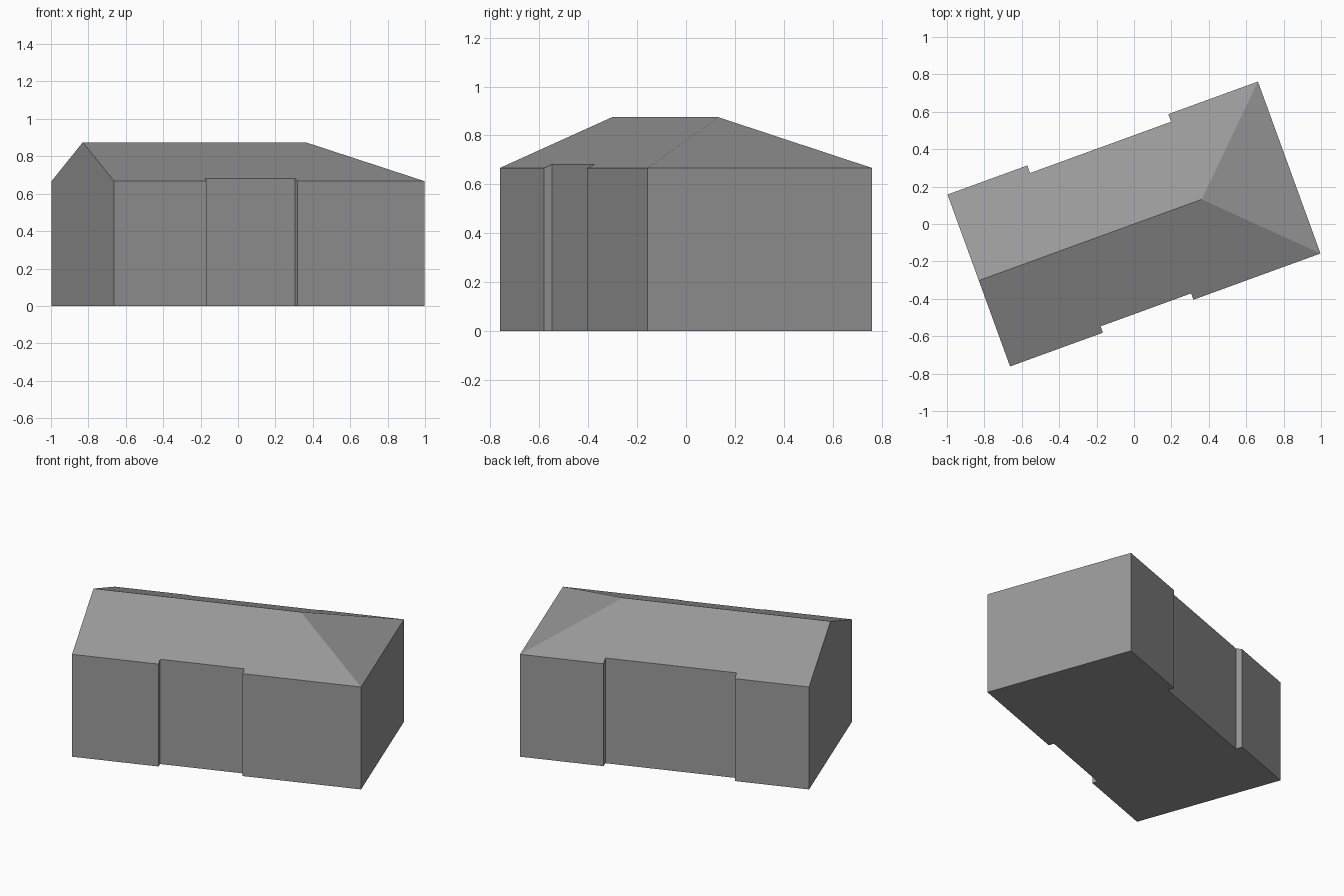
import bpy
import bmesh
from math import radians
from mathutils import Vector, Matrix

cube = bpy.data.objects.get("Cube")
if cube:
    bpy.data.objects.remove(cube, do_unlink=True)

# Main dimensions, measured along the building's own axes
HALF_LEN, HALF_WID = 0.883, 0.489
EAVE, RIDGE = 0.667, 0.875
HIP_RUN = 0.498
TURN = radians(20)

grey = bpy.data.materials.new("plain grey")
grey.use_nodes = True
colour = (0.32, 0.32, 0.32, 1)
grey.diffuse_color = colour
grey.node_tree.nodes["Principled BSDF"].inputs["Base Color"].default_value = colour


def recess(start, end, side, depth):
    """Footprint corners of a shallow recess in one long wall."""
    wall = side * HALF_WID
    inner = side * (HALF_WID - depth)
    return [(start, wall), (start, inner), (end, inner), (end, wall)]


# Footprint with a recess in each long wall
footprint = [(-HALF_LEN, -HALF_WID)]
footprint += recess(-0.355, 0.160, -1, 0.036)
footprint += [(HALF_LEN, -HALF_WID), (HALF_LEN, HALF_WID)]
footprint += recess(0.373, -0.429, 1, 0.043)
footprint += [(-HALF_LEN, HALF_WID)]

bm = bmesh.new()
base = bm.faces.new([bm.verts.new((x, y, 0)) for x, y in footprint])
top = bmesh.ops.extrude_face_region(bm, geom=[base], use_keep_orig=True)
for v in top["geom"]:
    if isinstance(v, bmesh.types.BMVert):
        v.co.z = RIDGE + 0.1


def slice_roof(point, normal):
    """Cut away everything above a roof plane and close it with a slope."""
    cut = bmesh.ops.bisect_plane(
        bm, geom=bm.verts[:] + bm.edges[:] + bm.faces[:], dist=1e-5,
        plane_co=point, plane_no=normal, clear_outer=True)
    edges = [e for e in cut["geom_cut"]
             if isinstance(e, bmesh.types.BMEdge) and e.is_boundary]
    bmesh.ops.edgeloop_fill(bm, edges=edges)


# Two long slopes and one hipped end; the other end stays a gable
rise = RIDGE - EAVE
for side in (-1, 1):
    slice_roof(Vector((0, side * HALF_WID, EAVE)),
               Vector((0, side * rise, HALF_WID)).normalized())
slice_roof(Vector((HALF_LEN, 0, EAVE)), Vector((rise, 0, HIP_RUN)).normalized())

bmesh.ops.remove_doubles(bm, verts=bm.verts[:], dist=1e-4)
bmesh.ops.recalc_face_normals(bm, faces=bm.faces[:])
bmesh.ops.rotate(bm, verts=bm.verts[:], cent=(0, 0, 0),
                 matrix=Matrix.Rotation(TURN, 3, "Z"))

mesh = bpy.data.meshes.new("house_body")
bm.to_mesh(mesh)
bm.free()
mesh.materials.append(grey)
house = bpy.data.objects.new("house_body", mesh)
bpy.context.collection.objects.link(house)
